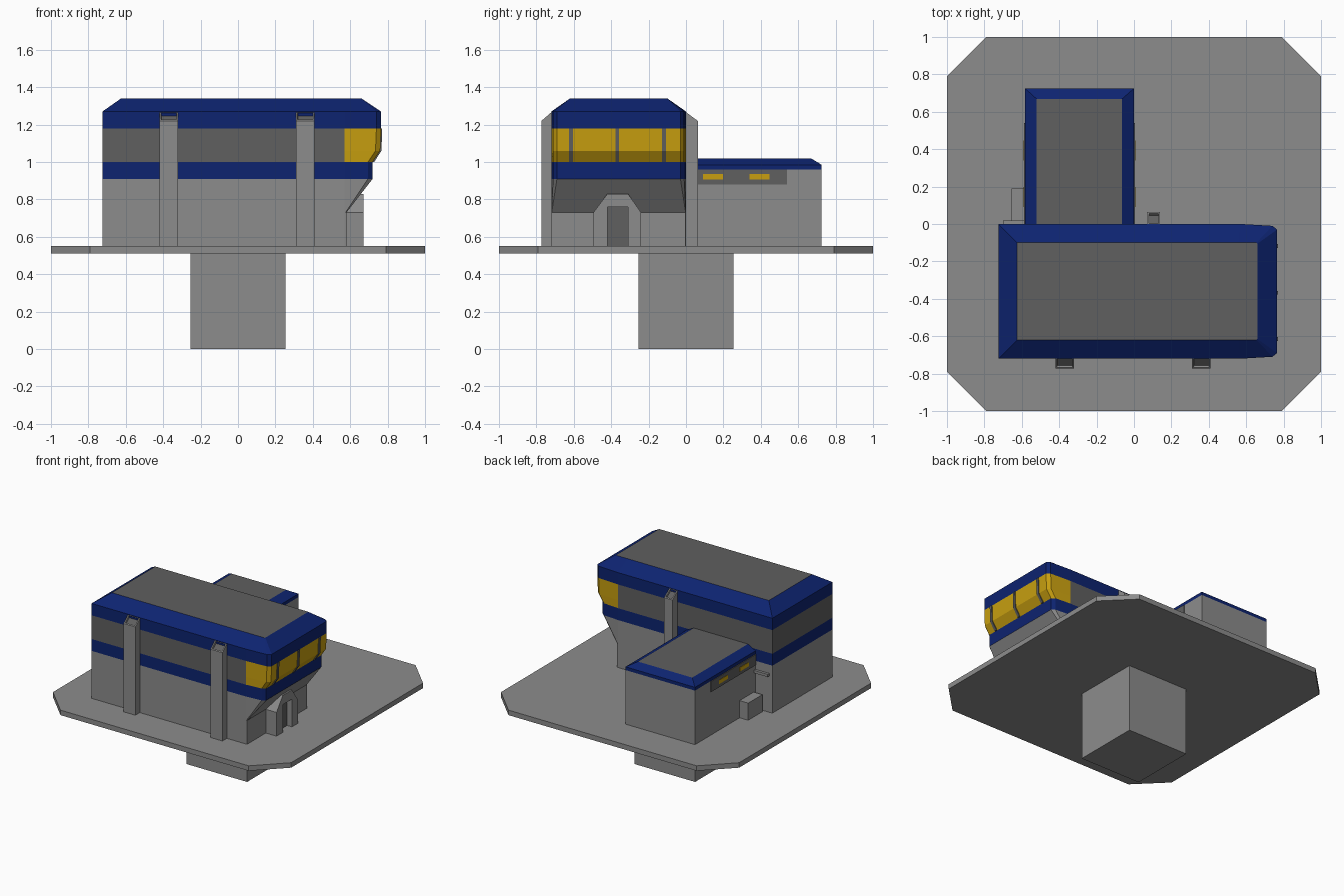
import bpy, bmesh

if "Cube" in bpy.data.objects:
    bpy.data.objects.remove(bpy.data.objects["Cube"])


def material(name, rgb):
    m = bpy.data.materials.new(name)
    m.diffuse_color = (*rgb, 1)
    m.use_nodes = True
    m.node_tree.nodes["Principled BSDF"].inputs["Base Color"].default_value = m.diffuse_color
    return m


MATS = [material("mid grey", (0.262, 0.262, 0.262)),
        material("dark grey", (0.115, 0.115, 0.115)),
        material("navy blue", (0.004, 0.017, 0.162)),
        material("window yellow", (0.578, 0.347, 0.005))]
GREY, DARK, BLUE, YELLOW = range(4)


def loft(name, rings, rule=lambda c, n: GREY, socket=False):
    """Skin a stack of equal-length 3D rings, cap both ends, colour by rule(centre, normal)."""
    bm = bmesh.new()
    loops = [[bm.verts.new(p) for p in ring] for ring in rings]
    for a, b in zip(loops, loops[1:]):
        for i in range(len(a)):
            j = (i + 1) % len(a)
            bm.faces.new((a[i], a[j], b[j], b[i]))
    bm.faces.new(loops[0])
    top = bm.faces.new(loops[-1])
    bmesh.ops.recalc_face_normals(bm, faces=bm.faces)
    bm.normal_update()
    for f in bm.faces:
        f.material_index = rule(f.calc_center_median(), f.normal)
    if socket:  # dark sunken opening in the end face
        bmesh.ops.inset_region(bm, faces=[top], thickness=0.013)
        bmesh.ops.inset_region(bm, faces=[top], thickness=0.001, depth=-0.015)
        top.material_index = DARK
    me = bpy.data.meshes.new(name)
    bm.to_mesh(me)
    bm.free()
    for m in MATS:
        me.materials.append(m)
    ob = bpy.data.objects.new(name, me)
    bpy.context.collection.objects.link(ob)
    return ob


def rect(x0, x1, y0, y1, z):
    return [(x0, y0, z), (x1, y0, z), (x1, y1, z), (x0, y1, z)]


def box(name, x0, x1, y0, y1, z0, z1, mat=GREY):
    return loft(name, [rect(x0, x1, y0, y1, z0), rect(x0, x1, y0, y1, z1)], lambda c, n: mat)


# Pedestal and octagonal platform
box("pedestal", -0.255, 0.255, -0.255, 0.255, 0, 0.52)
octagon = [(-0.79, -1), (0.79, -1), (1, -0.79), (1, 0.79),
           (0.79, 1), (-0.79, 1), (-1, 0.79), (-1, -0.79)]
loft("platform", [[(x, y, z) for x, y in octagon] for z in (0.512, 0.55)])


# Main hall: stacked outlines with a bay at the right end
def hall_ring(z, xr, cut, wide=0.025):
    f, b = -0.72, 0.0
    return [(-0.725, f, z), (0.57, f, z), (xr - wide, f + cut / 3, z), (xr, f + cut, z),
            (xr, b - cut, z), (xr - wide, b - cut / 3, z), (0.57, b, z), (-0.725, b, z)]


def hall_colour(c, n):
    if n.z > 0.9 and c.z > 1.3:
        return DARK
    if 1.0 < c.z < 1.18:
        return YELLOW if c.x > 0.57 else DARK
    return BLUE if c.z > 0.91 else GREY


roof = [(-0.625, -0.62, 1.34), (0.56, -0.62, 1.34), (0.655, -0.62, 1.34), (0.66, -0.615, 1.34),
        (0.66, -0.105, 1.34), (0.655, -0.1, 1.34), (0.56, -0.1, 1.34), (-0.625, -0.1, 1.34)]
loft("main_hall", [hall_ring(0.55, 0.58, 0.002, 0.005), hall_ring(0.73, 0.58, 0.002, 0.005),
                   hall_ring(0.91, 0.72, 0.03), hall_ring(1.0, 0.72, 0.03),
                   hall_ring(1.06, 0.76, 0.03), hall_ring(1.18, 0.765, 0.03),
                   hall_ring(1.27, 0.765, 0.03), roof], hall_colour)

# Window bars following the bay profile
bar = [(0.715, 1.0), (0.728, 1.0), (0.767, 1.06), (0.771, 1.18), (0.75, 1.18)]
for i, y in enumerate((-0.615, -0.368, -0.118)):
    loft(f"window_bar_{i + 1}", [[(x, yy, z) for x, z in bar] for yy in (y - 0.01, y + 0.01)],
         lambda c, n: DARK)

# Entrance porch with a door recess
porch = [(-0.495, 0.55), (-0.495, 0.73), (-0.42, 0.83), (-0.31, 0.83), (-0.24, 0.73), (-0.24, 0.55),
         (-0.31, 0.55), (-0.31, 0.76), (-0.42, 0.76), (-0.42, 0.55)]
loft("porch", [[(x, y, z) for y, z in porch] for x in (0.57, 0.67)])
box("door", 0.57, 0.63, -0.42, -0.31, 0.55, 0.76, DARK)


# Wall ducts with slanted open tops
def duct(name, x0, x1, y_wall, y_out):
    low = rect(x0, x1, y_wall, y_out, 0.55)
    top = [(x, y, 1.22 if y == y_out else 1.27) for x, y, z in low]
    loft(name, [low, top], socket=True)


duct("front_duct_left", -0.42, -0.32, -0.715, -0.773)
duct("front_duct_right", 0.31, 0.41, -0.715, -0.773)
duct("back_duct", 0.07, 0.14, -0.005, 0.063)


# Rear wing with blue roof trim
def wing_colour(c, n):
    if n.z > 0.95:
        return DARK
    return BLUE if c.z > 0.96 else GREY


loft("rear_wing", [rect(-0.583, 0, -0.02, 0.725, 0.55), rect(-0.583, 0, -0.02, 0.725, 0.96),
                   rect(-0.583, 0, -0.02, 0.725, 0.985),
                   rect(-0.52, -0.065, -0.02, 0.668, 1.02)], wing_colour)

# Side panels of the wing with two lit slots each
for side, x, d in (("right", 0, 1), ("left", -0.583, -1)):
    box(f"wing_panel_{side}", *sorted((x - d * 0.01, x + d * 0.006)), 0, 0.54, 0.88, 0.96, DARK)
    for i, y in enumerate((0.145, 0.393)):
        box(f"wing_window_{side}_{i + 1}", *sorted((x, x + d * 0.009)),
            y - 0.054, y + 0.054, 0.906, 0.935, YELLOW)

# Utility box and small canopy in the rear corner
box("utility_box", -0.655, -0.58, 0.02, 0.19, 0.55, 0.68)
box("back_canopy", -0.7, -0.58, -0.01, 0.02, 0.825, 0.845)
